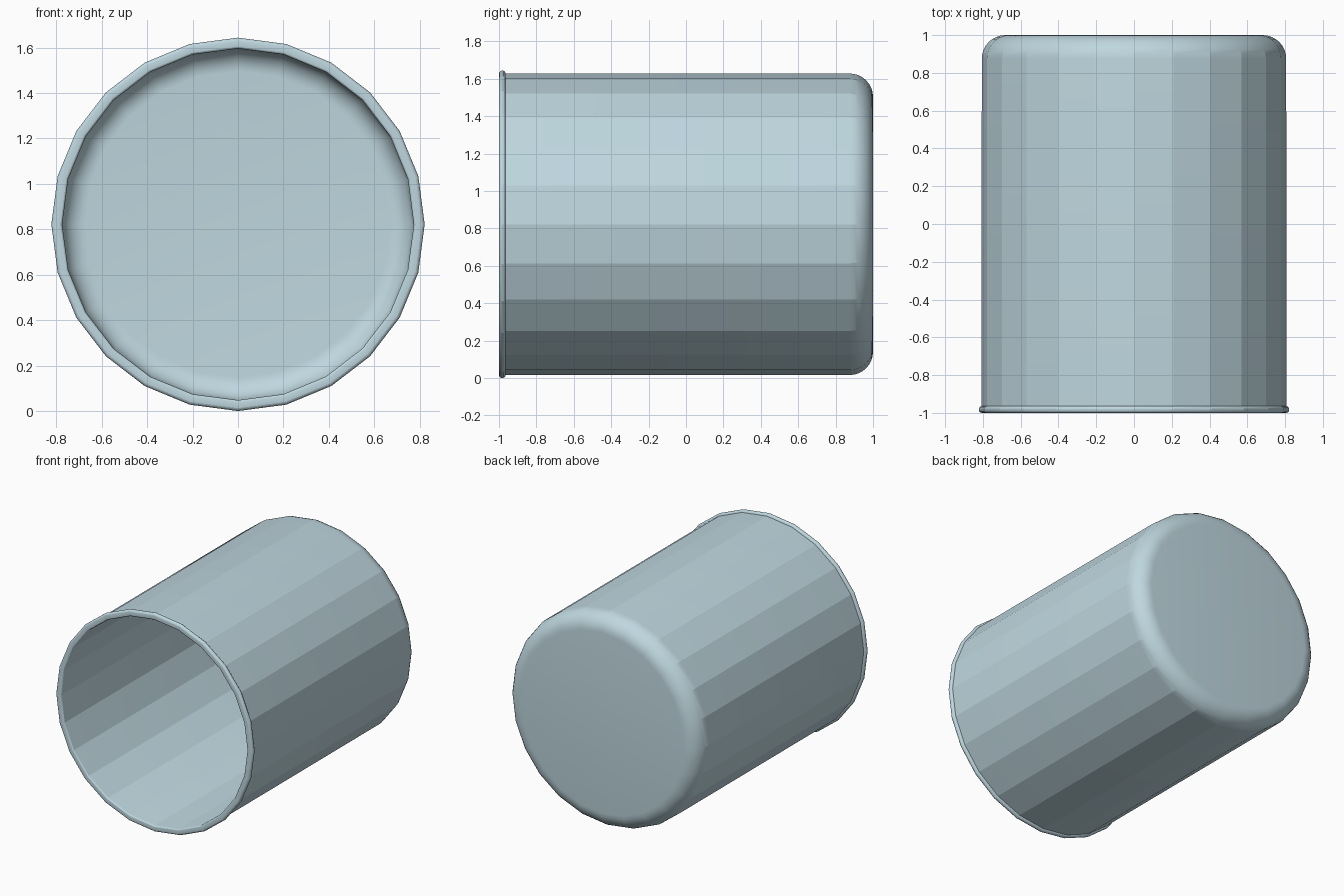
import bpy
import bmesh
from math import sin, cos, pi, radians

if "Cube" in bpy.data.objects:
    bpy.data.objects.remove(bpy.data.objects["Cube"])

SIDES = 24
R_LIP, R_OUT, R_IN = 0.822, 0.806, 0.774
Z_AXIS = R_LIP


def arc(cr, cy, rad, a0, a1, steps):
    """Arc points (radius, y) around (cr, cy); angles in degrees."""
    out = []
    for i in range(steps + 1):
        a = radians(a0 + (a1 - a0) * i / steps)
        out.append((cr + rad * cos(a), cy + rad * sin(a)))
    return out


# profile from inner base, along the inner wall, over the lip, to the outer base
profile = arc(R_IN - 0.10, 0.87, 0.10, 90, 0, 8)            # inner rounded base
profile += arc(R_IN + 0.012, -0.988, 0.012, -180, -90, 4)   # inner lip edge
profile += arc(R_LIP - 0.018, -0.982, 0.018, -90, 83, 9)    # rolled lip
profile += arc(R_OUT - 0.125, 0.875, 0.125, 0, 90, 8)       # outer rounded base

# revolve around the y axis
bm = bmesh.new()
rings = []
for r, y in profile:
    rings.append([bm.verts.new((r * sin(2 * pi * k / SIDES), y,
                                Z_AXIS + r * cos(2 * pi * k / SIDES)))
                  for k in range(SIDES)])
for a, b in zip(rings, rings[1:]):
    for k in range(SIDES):
        n = (k + 1) % SIDES
        bm.faces.new((a[k], a[n], b[n], b[k]))

# inner and outer base discs
bm.faces.new(rings[0])
bm.faces.new(rings[-1])
bmesh.ops.recalc_face_normals(bm, faces=bm.faces)

mesh = bpy.data.meshes.new("tumbler")
bm.to_mesh(mesh)
bm.free()
cup = bpy.data.objects.new("tumbler", mesh)
bpy.context.collection.objects.link(cup)

# flat wall panels, smooth base rounding
bpy.context.view_layer.objects.active = cup
cup.select_set(True)
bpy.ops.object.shade_smooth_by_angle(angle=radians(14))

# light blue-grey finish
mat = bpy.data.materials.new("pale_blue")
mat.diffuse_color = (0.52, 0.68, 0.74, 1)
mat.use_nodes = True
mat.node_tree.nodes["Principled BSDF"].inputs["Base Color"].default_value = mat.diffuse_color
mesh.materials.append(mat)
